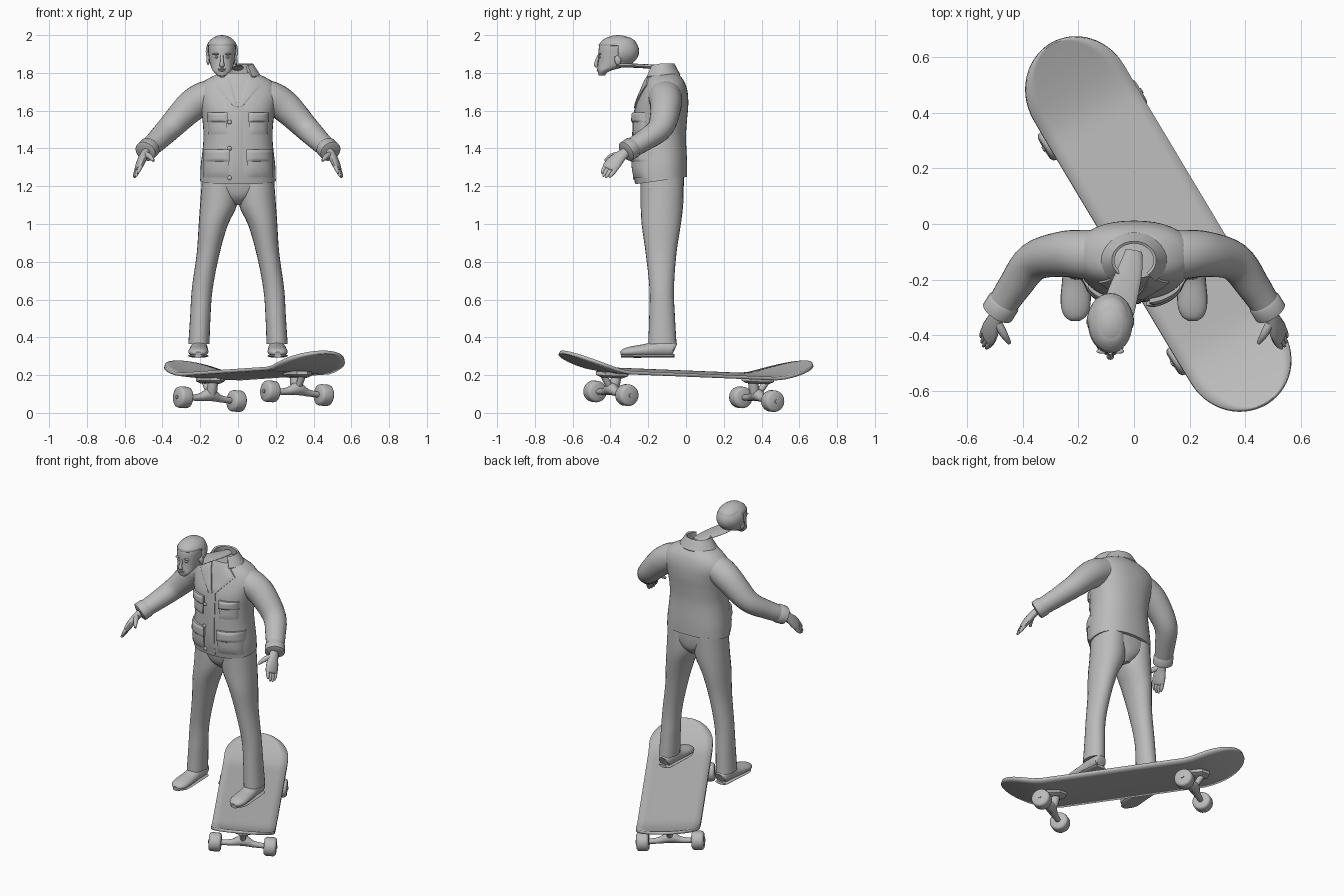
import bpy, bmesh, math
from mathutils import Vector, Matrix

if "Cube" in bpy.data.objects:
    bpy.data.objects.remove(bpy.data.objects["Cube"])

grey = bpy.data.materials.new("plain_grey")
grey.diffuse_color = (0.5, 0.5, 0.5, 1)
grey.use_nodes = True
grey.node_tree.nodes["Principled BSDF"].inputs["Base Color"].default_value = grey.diffuse_color


def make(name, verts, faces, mat=None, cap=True):
    """Mesh object from points; open ends are closed when cap is set."""
    bm = bmesh.new()
    vs = [bm.verts.new(v) for v in verts]
    for f in faces:
        bm.faces.new([vs[i] for i in f])
    bmesh.ops.remove_doubles(bm, verts=bm.verts, dist=1e-5)
    if cap:
        bmesh.ops.holes_fill(bm, edges=bm.edges, sides=0)
        bmesh.ops.recalc_face_normals(bm, faces=bm.faces)
    if mat:
        bm.transform(mat)
    me = bpy.data.meshes.new(name)
    bm.to_mesh(me)
    bm.free()
    me.materials.append(grey)
    ob = bpy.data.objects.new(name, me)
    bpy.context.collection.objects.link(ob)
    return ob


def interp(rows, t):
    """Smooth interpolation of table rows keyed by their first value."""
    i = max([k for k in range(len(rows) - 1) if rows[k][0] <= t], default=0)
    a, b = rows[i], rows[i + 1]
    p, q = rows[max(i - 1, 0)], rows[min(i + 2, len(rows) - 1)]
    h = b[0] - a[0]
    u = min(max((t - a[0]) / h, 0), 1)
    out = []
    for c in range(1, len(a)):
        m0 = (b[c] - p[c]) / (b[0] - p[0]) * h
        m1 = (q[c] - a[c]) / (q[0] - a[0]) * h
        out.append((2*u**3 - 3*u*u + 1) * a[c] + (u**3 - 2*u*u + u) * m0
                   + (3*u*u - 2*u**3) * b[c] + (u**3 - u*u) * m1)
    return out


def grid_faces(rows, n, wrap=True):
    return [(r*n + j, r*n + (j+1) % n, (r+1)*n + (j+1) % n, (r+1)*n + j)
            for r in range(rows - 1) for j in range(n if wrap else n - 1)]


def body(name, rows, steps=24, n=32, p=2.3, tilt=0):
    """Upright form. Rows: height, centre x, half width, front y, back y."""
    verts = []
    for k in range(steps + 1):
        z = rows[0][0] + (rows[-1][0] - rows[0][0]) * k / steps
        cx, hx, yf, yb = interp(rows, z)
        for j in range(n):
            a = 2 * math.pi * j / n
            c, s = math.cos(a), math.sin(a)
            y = math.copysign(abs(s) ** (2 / p), s) * (yb - yf) / 2
            verts.append((cx + math.copysign(abs(c) ** (2 / p), c) * hx,
                          (yf + yb) / 2 + y, z + tilt * y * (1 - k / steps)))
    return make(name, verts, grid_faces(steps + 1, n))


def tube(name, rows, ref, steps=0, n=20, mat=None):
    """Tube through rows of x, y, z, radius along ref, radius across."""
    rows = [(i,) + tuple(r) for i, r in enumerate(rows)]
    m = steps or len(rows) - 1
    st = [interp(rows, (len(rows) - 1) * k / m) for k in range(m + 1)]
    pts = [Vector(s[:3]) for s in st]
    verts = []
    for k, s in enumerate(st):
        t = (pts[min(k + 1, m)] - pts[max(k - 1, 0)]).normalized()
        u = Vector(ref)
        u = (u - t * u.dot(t)).normalized()
        v = t.cross(u)
        for j in range(n):
            a = 2 * math.pi * j / n
            verts.append(pts[k] + u * s[3] * math.cos(a) + v * s[4] * math.sin(a))
    return make(name, verts, grid_faces(m + 1, n), mat)


def ball(name, loc, size, n=16):
    bm = bmesh.new()
    bmesh.ops.create_uvsphere(bm, u_segments=n, v_segments=n // 2, radius=1,
                              matrix=Matrix.LocRotScale(loc, None, size))
    me = bpy.data.meshes.new(name)
    bm.to_mesh(me)
    bm.free()
    me.materials.append(grey)
    ob = bpy.data.objects.new(name, me)
    bpy.context.collection.objects.link(ob)
    return ob


# Jacket body
coat = [(1.23, 0, .2, -.267, .006), (1.30, 0, .198, -.28, .006), (1.45, 0, .183, -.28, 0),
        (1.55, 0, .188, -.275, .006), (1.62, 0, .20, -.268, .012), (1.70, 0, .215, -.238, .008),
        (1.76, 0, .175, -.215, -.012), (1.80, 0, .095, -.195, -.045)]
body("jacket", coat, 30, 40, tilt=.14)


def front_y(x, z):
    cx, hx, yf, yb = interp(coat, z)
    r = min(abs(x / hx), .97)
    return (yf + yb) / 2 - (yb - yf) / 2 * (1 - r ** 2.3) ** (1 / 2.3)


def patch(name, bl, br, tr, tl, depth, n=8):
    """Raised cloth panel following the front of the jacket."""
    us = [0] + [i / n for i in range(n + 1)] + [1]
    verts, m = [], len(us)
    for i, v in enumerate(us):
        for j, u in enumerate(us):
            x, z = [(bl[c]*(1-u) + br[c]*u)*(1-v) + (tl[c]*(1-u) + tr[c]*u)*v for c in (0, 1)]
            e = min(i, j, m - 1 - i, m - 1 - j)
            d = (-.012, depth * .6, depth * .9)[e] if e < 3 else depth
            verts.append((x, front_y(x, z) - d, z))
    make(name, verts, grid_faces(m, m, False))


def panel(name, x0, x1, z0, z1, depth):
    patch(name, (x0, z0), (x1, z0), (x1, z1), (x0, z1), depth)


# Jacket front: placket, buttons
panel("placket", -.035, .025, 1.215, 1.62, .006)
for z in (1.54, 1.40, 1.245):
    ball("button", (-.045, front_y(-.045, z) - .006, z), (.012, .006, .012))

# Collar folded round the neck, open at the front
verts = []
for k in range(25):
    a = math.radians(-50 + 280 * k / 24)
    for r, z in ((.078, 1.78), (.07, 1.845), (.08, 1.85), (.118, 1.79), (.11, 1.775)):
        verts.append((r * math.cos(a), -.13 + r * .85 * math.sin(a),
                      z - .012 * max(0, -math.sin(a))))
make("collar", verts, grid_faces(25, 5))

for s, side in ((-1, "right_"), (1, "left_")):
    # Lapels and pockets
    patch(side + "lapel", (0, 1.615), (s*.025, 1.625), (s*.125, 1.735), (s*.055, 1.805), .01)
    panel(side + "chest_pocket", s*.06, s*.158, 1.475, 1.58, .012)
    panel(side + "chest_flap", s*.055, s*.163, 1.54, 1.59, .024)
    panel(side + "hip_pocket", s*.05, s*.182, 1.245, 1.38, .014)
    panel(side + "hip_flap", s*.045, s*.186, 1.33, 1.395, .024)

    # Sleeve and cuff
    tube(side + "sleeve", [(s*.11, -.11, 1.685, .075, .085), (s*.175, -.11, 1.67, .085, .088),
         (s*.255, -.108, 1.617, .083, .082), (s*.36, -.135, 1.51, .067, .07),
         (s*.43, -.225, 1.44, .056, .06), (s*.487, -.312, 1.388, .05, .052)], (0, 0, 1), 25, 24)
    tube(side + "cuff", [(s*.463, -.275, 1.41, .05, .052), (s*.468, -.283, 1.405, .057, .06),
         (s*.49, -.317, 1.384, .056, .06), (s*.493, -.322, 1.381, .042, .045)], (0, 0, 1), 0, 24)

    # Hand with thumb and fingers
    wide = Vector((-s*.4, -.7, .5)).normalized()
    tube(side + "palm", [(s*.48, -.305, 1.39, .026, .022), (s*.5, -.345, 1.36, .032, .022),
         (s*.515, -.38, 1.325, .043, .021), (s*.527, -.405, 1.295, .042, .016),
         (s*.53, -.41, 1.288, .03, .008)], wide, 12, 16)
    for k in range(4):
        b = Vector((s*.523, -.398, 1.302)) + wide * (.031 - .0205 * k)
        e = b + Vector((s*.022, -.035, -.055)) * (.85, 1, .95, .75)[k] - wide * .004 * (1.5 - k)
        tube(side + "finger", [(*b, .012, .012), (*b.lerp(e, .6), .0115, .0105),
             (*e, .005, .005)], wide, 6, 10)
    tube(side + "thumb", [(s*.495, -.345, 1.37, .017, .017), (s*.468, -.395, 1.358, .015, .014),
         (s*.447, -.428, 1.335, .007, .007)], (0, 0, 1), 6, 12)

    # Trouser leg
    body(side + "trouser_leg", [(.365, s*.207, .056, -.2, -.05), (.5, s*.2, .054, -.195, -.058),
         (.65, s*.19, .055, -.193, -.064), (.85, s*.157, .061, -.214, -.05),
         (1.0, s*.13, .078, -.235, -.027), (1.1, s*.103, .098, -.24, -.015),
         (1.25, s*.095, .095, -.24, -.012)], 24, 24, 2.1)
    # Shoe
    tube(side + "shoe", [(s*.205, -.06, .336, .028, .03), (s*.205, -.075, .34, .042, .042),
         (s*.206, -.15, .34, .044, .046), (s*.208, -.21, .331, .035, .05),
         (s*.21, -.29, .324, .028, .053), (s*.211, -.33, .319, .02, .04),
         (s*.211, -.347, .315, .008, .018)], (0, 0, 1), 24, 20)
    tube(side + "sole", [(s*.206, -.062, .302, .009, .03), (s*.206, -.08, .302, .01, .043),
         (s*.208, -.2, .302, .01, .05), (s*.21, -.29, .302, .01, .053),
         (s*.211, -.345, .302, .008, .022)], (0, 0, 1), 16, 16)

# Trouser seat
body("trouser_seat", [(1.1, 0, .035, -.18, -.06), (1.14, 0, .09, -.222, -.024),
     (1.2, 0, .165, -.24, -.012), (1.26, 0, .185, -.245, -.01)], 12, 32)

# Head, carried forward of the collar
HX = -.085
body("head", [(1.785, HX, .022, -.462, -.43), (1.81, HX, .047, -.468, -.405),
     (1.83, HX, .057, -.468, -.335), (1.86, HX, .066, -.465, -.275), (1.90, HX, .071, -.464, -.26),
     (1.94, HX, .073, -.46, -.257), (1.97, HX, .064, -.445, -.27), (1.99, HX, .04, -.415, -.30)],
     20, 28, 2.2)
tube("nose", [(HX, -.463, 1.892, .006, .007), (HX, -.474, 1.86, .009, .009),
     (HX, -.477, 1.842, .011, .014), (HX, -.468, 1.832, .006, .010)], (0, 1, 0), 9, 12)
ball("upper_lip", (HX, -.466, 1.821), (.022, .007, .004))
ball("lower_lip", (HX, -.466, 1.812), (.018, .007, .004))
for s in (-1, 1):
    ball("eye", (HX + s*.028, -.456, 1.883), (.011, .008, .006))
    ball("brow", (HX + s*.03, -.457, 1.9), (.02, .009, .005))
    ball("ear", (HX + s*.073, -.36, 1.868), (.01, .017, .026))

# Hair shell with the face area removed
hair = ball("hair", (HX, -.36, 1.914), (.086, .112, .086), 32)
bm = bmesh.new()
bm.from_mesh(hair.data)
gone = [f for f in bm.faces if f.calc_center_median().z < 1.845 or
        (f.calc_center_median().y < -.37 and f.calc_center_median().z < 1.94)]
bmesh.ops.delete(bm, geom=gone, context='FACES')
bm.to_mesh(hair.data)
bm.free()
sol = hair.modifiers.new("thickness", 'SOLIDIFY')
sol.thickness = .012

# Flat neck strip from head to collar
tube("neck", [(-.06, -.36, 1.84, .05, .012), (-.045, -.27, 1.838, .056, .011),
     (-.015, -.17, 1.832, .045, .012), (0, -.095, 1.825, .03, .014)], (1, 0, 0), 12, 16)

# Skateboard frame: turned, pitched and leaning
B = (Matrix.Translation((.086, -.004, .213)) @ Matrix.Rotation(math.radians(30.9), 4, 'Z')
     @ Matrix.Rotation(-.035, 4, 'X') @ Matrix.Rotation(.06, 4, 'Y'))

# Deck with rounded, upturned ends
ends = [.55 + .2 * math.sin(math.pi / 2 * k / 14) for k in range(15)]
mids = [.05 * k for k in range(11)]
ys = sorted({-y for y in mids + ends} | set(mids + ends))
verts = []
for y in ys:
    e = max(0, (abs(y) - .55) / .2)
    w = .19 * math.sqrt(max(1 - e * e, .002))
    lift = .09 * (max(0, abs(y) - .46) / .29) ** 1.35
    for j in range(9):
        x = w * (j / 4 - 1)
        verts.append((x, y, lift + .12 * x * x))
deck = make("deck", verts, grid_faces(len(ys), 9, False), B, cap=False)
sol = deck.modifiers.new("thickness", 'SOLIDIFY')
sol.thickness = .018

# Trucks and wheels
for y, d in ((-.45, 1), (.45, -1)):
    tube("baseplate", [(0, y, -.012, .1, .065), (0, y, -.03, .1, .065),
         (0, y, -.042, .07, .045)], (0, 1, 0), 0, 8, B)
    tube("kingpin", [(0, y + d*.03, -.03, .026, .026), (0, y + d*.02, -.075, .028, .028),
         (0, y + d*.008, -.118, .018, .018)], (1, 0, 0), 0, 12, B)
    tube("pivot", [(0, y - d*.05, -.035, .018, .018), (0, y, -.105, .018, .018)],
         (1, 0, 0), 0, 10, B)
    tube("hanger", [(-.135, y, -.125, .015, .015), (-.06, y, -.118, .02, .022),
         (0, y, -.1, .034, .034), (.06, y, -.118, .02, .022),
         (.135, y, -.125, .015, .015)], (0, 0, 1), 12, 14, B)
    tube("axle", [(-.208, y, -.125, .01, .01), (.208, y, -.125, .01, .01)], (0, 0, 1), 0, 8, B)
    for x in (-.165, .165):
        tube("wheel", [(x + a, y, -.125, r, r) for a, r in
             ((-.037, .044), (-.03, .054), (-.02, .057), (.02, .057), (.03, .054), (.037, .044))],
             (0, 0, 1), 0, 28, B)

# Smooth shading with sharp creases kept
bpy.ops.object.select_all(action='SELECT')
bpy.context.view_layer.objects.active = deck
bpy.ops.object.shade_smooth_by_angle(angle=math.radians(40))
